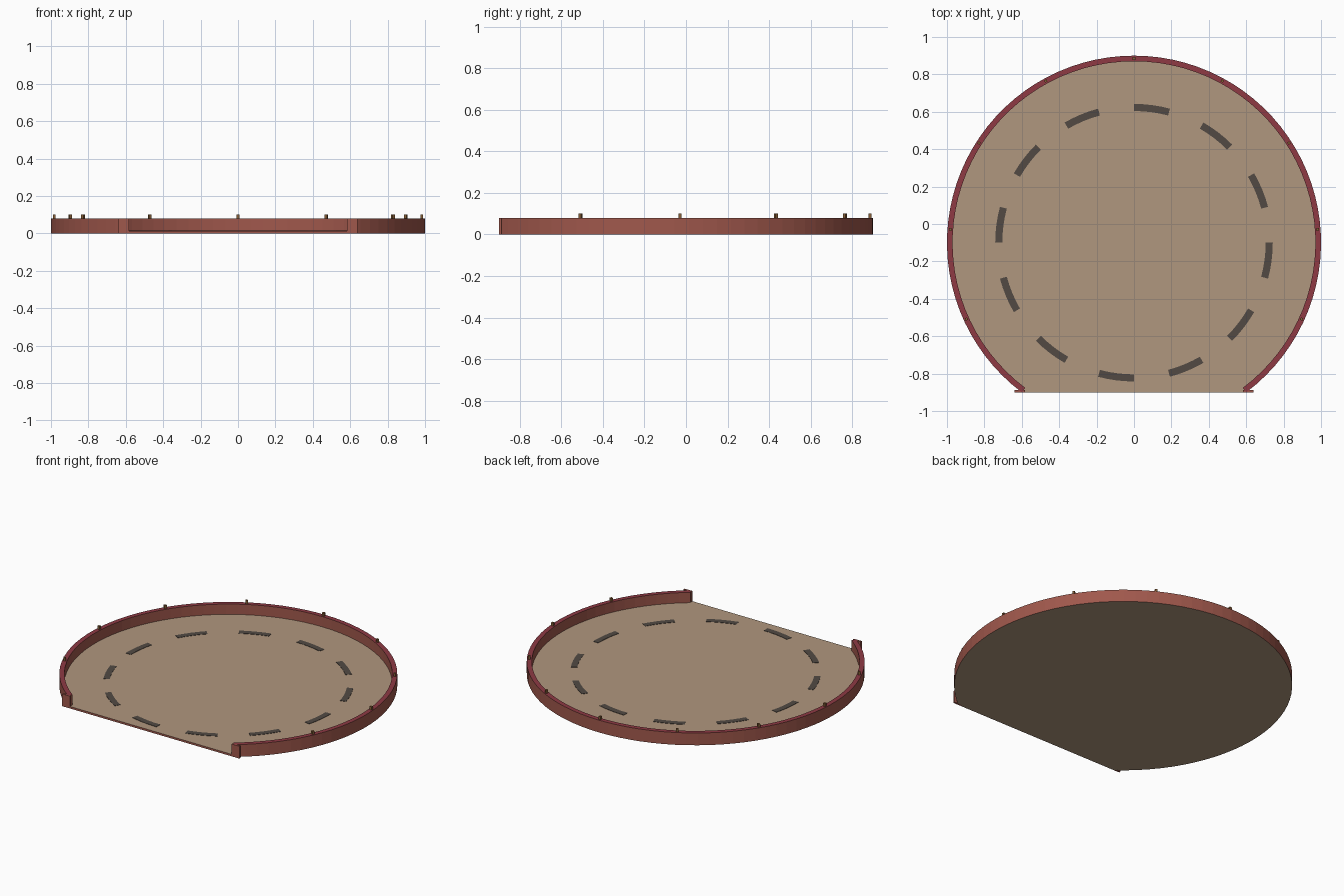
import bpy, bmesh, math
from mathutils import Matrix

if "Cube" in bpy.data.objects:
    bpy.data.objects.remove(bpy.data.objects["Cube"], do_unlink=True)

CY = -0.1                      # centre of the round floor
FLOOR, TOP = 0.013, 0.08       # floor level and wall top
INNER = 0.97                   # inside radius of the wall
END = -math.asin(0.8)          # angle where the wall meets the straight front
ARC = math.pi - 2 * END


def material(name, srgb):
    rgb = [((c / 255 + 0.055) / 1.055) ** 2.4 for c in srgb]
    m = bpy.data.materials.new(name)
    m.use_nodes = True
    m.diffuse_color = (*rgb, 1)
    m.node_tree.nodes["Principled BSDF"].inputs["Base Color"].default_value = (*rgb, 1)
    return m


tan = material("tan floor", (176, 151, 126))
brick = material("brick red", (160, 88, 76))
crimson = material("crimson trim", (142, 58, 68))
dark = material("dark marking", (82, 74, 68))
brass = material("brass", (135, 95, 55))


def finish(bm, name, mats, rule=None):
    bmesh.ops.recalc_face_normals(bm, faces=bm.faces)
    for f in bm.faces:
        f.material_index = rule(f.normal) if rule else 0
    mesh = bpy.data.meshes.new(name)
    bm.to_mesh(mesh)
    bm.free()
    for m in mats:
        mesh.materials.append(m)
    ob = bpy.data.objects.new(name, mesh)
    bpy.context.collection.objects.link(ob)
    return ob


def arc(radius, start, sweep, steps):
    return [(radius * math.cos(start + sweep * i / steps),
             CY + radius * math.sin(start + sweep * i / steps)) for i in range(steps + 1)]


def prism(bm, outline, z0, z1):
    """Extrude a flat outline from z0 up to z1."""
    face = bm.faces.new([bm.verts.new((x, y, z0)) for x, y in outline])
    up = bmesh.ops.extrude_face_region(bm, geom=[face])["geom"]
    bmesh.ops.translate(bm, vec=(0, 0, z1 - z0),
                        verts=[v for v in up if isinstance(v, bmesh.types.BMVert)])


def curved_band(bm, r0, r1, start, sweep, steps, z0, z1):
    """Closed arc-shaped block with a rectangular section."""
    loops = [[bm.verts.new((x, y, z)) for x, y in arc(r, start, sweep, steps)]
             for r, z in ((r0, z0), (r1, z0), (r1, z1), (r0, z1))]
    for a, b in zip(loops, loops[1:] + loops[:1]):
        for i in range(steps):
            bm.faces.new((a[i], a[i + 1], b[i + 1], b[i]))
    for i in (0, -1):
        bm.faces.new([l[i] for l in loops])


def box(bm, size, centre, turn=0):
    bmesh.ops.create_cube(bm, size=1, matrix=Matrix.Translation(centre)
                          @ Matrix.Rotation(turn, 4, 'Z') @ Matrix.Diagonal((*size, 1)))


# Round floor slab with a straight front edge
bm = bmesh.new()
prism(bm, arc(1, END, ARC, 72), 0, FLOOR)
finish(bm, "floor", [tan, brick], lambda n: 0 if abs(n.z) > 0.5 else 1)

# Low wall around the floor, with a crimson top
bm = bmesh.new()
curved_band(bm, INNER, 1, END, ARC, 72, FLOOR, TOP)
finish(bm, "wall", [brick, crimson], lambda n: 1 if n.z > 0.5 else 0)

# Flat end plates where the wall stops
for side, name in ((1, "left_end_plate"), (-1, "right_end_plate")):
    bm = bmesh.new()
    box(bm, (0.056, 0.012, TOP), (side * 0.612, -0.894, TOP / 2))
    finish(bm, name, [brick])

# Ring of dashes painted on the floor
bm = bmesh.new()
for k in range(12):
    curved_band(bm, 0.704, 0.742, math.radians(30 * k + 15), math.radians(15), 4,
                FLOOR - 0.001, FLOOR + 0.002)
finish(bm, "floor_dashes", [dark])

# Small studs spaced along the wall top
bm = bmesh.new()
for k in range(1, 10):
    a = END + ARC * k / 10
    r = (1 + INNER) / 2
    box(bm, (0.014, 0.014, 0.022), (r * math.cos(a), CY + r * math.sin(a), TOP + 0.01), a)
finish(bm, "wall_studs", [brass])
